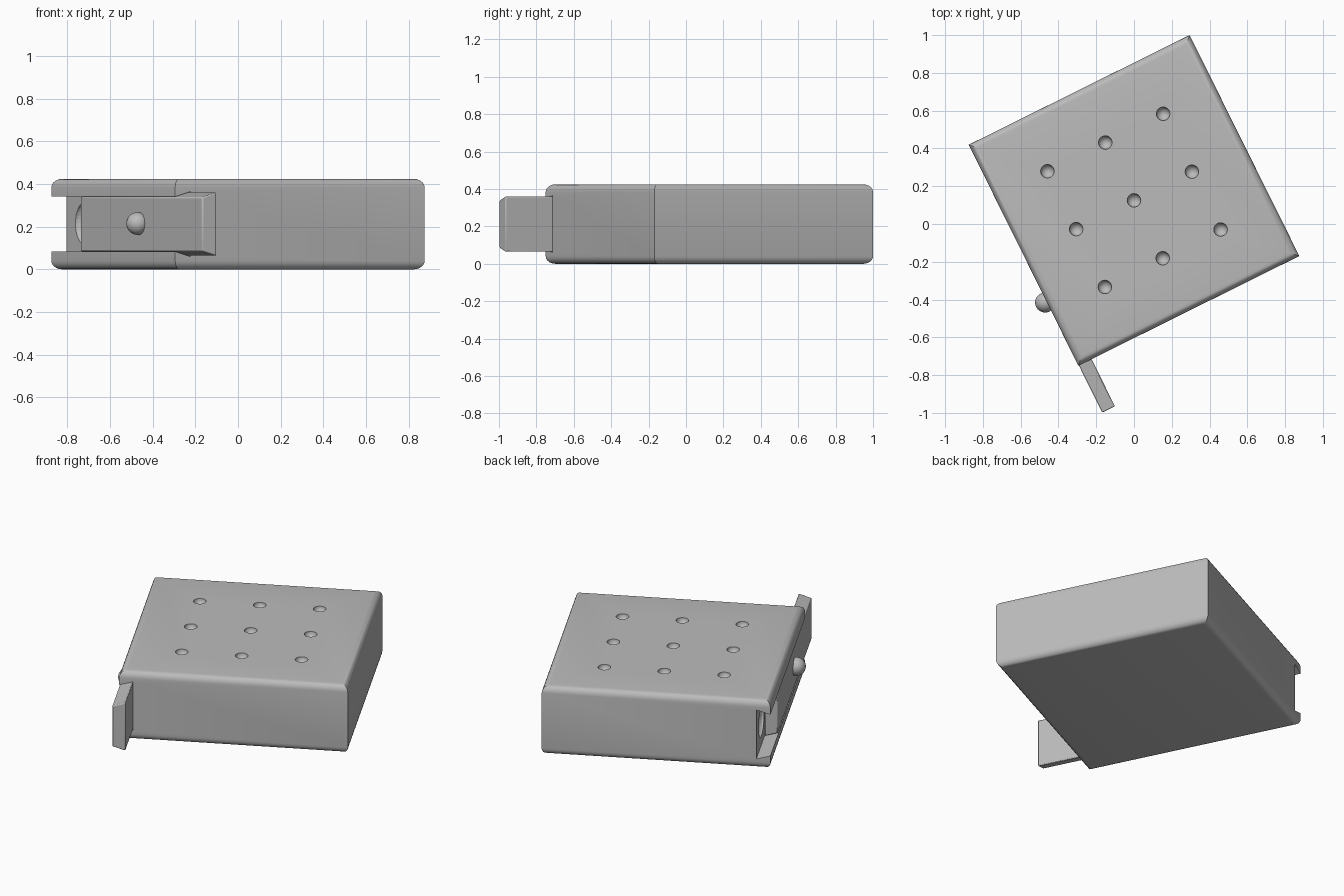
import bpy
import bmesh
import math
from mathutils import Matrix

cube = bpy.data.objects.get("Cube")
if cube:
    bpy.data.objects.remove(cube, do_unlink=True)

HALF = 0.653      # half the side of the square case
HEIGHT = 0.425
PLACE = Matrix.Translation((0, 0.125, 0)) @ Matrix.Rotation(math.radians(26.4), 4, "Z")

grey = bpy.data.materials.new("plain_grey")
grey.use_nodes = True
grey.diffuse_color = (0.5, 0.5, 0.5, 1)
grey.node_tree.nodes["Principled BSDF"].inputs["Base Color"].default_value = (0.5, 0.5, 0.5, 1)


def make(name, bm, helper=False):
    """Turn a bmesh into a placed object."""
    bmesh.ops.recalc_face_normals(bm, faces=bm.faces)
    mesh = bpy.data.meshes.new(name)
    bm.to_mesh(mesh)
    bm.free()
    mesh.materials.append(grey)
    obj = bpy.data.objects.new(name, mesh)
    bpy.context.collection.objects.link(obj)
    obj.matrix_world = PLACE
    if helper:
        obj.hide_render = True
        obj.hide_set(True)
    return obj


def prism(profile, start, end):
    """Extrude an x-z profile along y."""
    bm = bmesh.new()
    face = bm.faces.new([bm.verts.new((x, start, z)) for x, z in profile])
    side = bmesh.ops.extrude_face_region(bm, geom=[face])["geom"]
    moved = [v for v in side if isinstance(v, bmesh.types.BMVert)]
    bmesh.ops.translate(bm, verts=moved, vec=(0, end - start, 0))
    return bm


def ball(bm, location, radius, squash=1.0):
    matrix = Matrix.Translation(location) @ Matrix.Diagonal((squash, 1, 1, 1))
    bmesh.ops.create_uvsphere(bm, u_segments=24, v_segments=16, radius=radius, matrix=matrix)


def smooth(obj):
    bpy.ops.object.select_all(action="DESELECT")
    obj.select_set(True)
    bpy.context.view_layer.objects.active = obj
    bpy.ops.object.shade_smooth_by_angle(angle=math.radians(35))


def apply_cut(obj, cutter):
    mod = obj.modifiers.new("cut", "BOOLEAN")
    mod.operation = "DIFFERENCE"
    mod.solver = "EXACT"
    mod.object = cutter


# Case: square block with rounded top and bottom rims, square upright corners
bm = prism([(-HALF, 0), (HALF, 0), (HALF, HEIGHT), (-HALF, HEIGHT)], -HALF, HALF)
rims = [e for e in bm.edges if abs(e.verts[0].co.z - e.verts[1].co.z) < 0.01]
bmesh.ops.bevel(bm, geom=rims, offset=0.04, segments=5, profile=0.5, affect="EDGES")
case = make("case", bm)

# Dovetail channel for the sliding lid, open at both ends
floor = -HALF + 0.08
channel = make("channel_cutter", prism(
    [(-HALF - 0.02, 0.09), (floor, 0.06), (floor, 0.365), (-HALF - 0.02, 0.335)],
    -1, 1), helper=True)
apply_cut(case, channel)

# Nine dimples on the top and one catch dimple in the channel
bm = bmesh.new()
for i in (-1, 0, 1):
    for j in (-1, 0, 1):
        ball(bm, (i * 0.342, j * 0.342, HEIGHT), 0.036)
ball(bm, (floor, 0.46, 0.215), 0.1, squash=0.4)
dimples = make("dimple_cutter", bm, helper=True)
apply_cut(case, dimples)
smooth(case)

# Sliding lid, partly pulled out
outer = -HALF + 0.003
lid = make("sliding_lid", prism(
    [(outer, 0.086), (floor - 0.002, 0.063), (floor - 0.002, 0.362), (outer, 0.339)],
    -0.932, 0.35))
soft = lid.modifiers.new("soft_edges", "BEVEL")
soft.width = 0.006
soft.segments = 2
smooth(lid)

# Round knob on the lid
bm = bmesh.new()
ball(bm, (-HALF - 0.009, -0.275, 0.215), 0.053)
smooth(make("lid_knob", bm))
